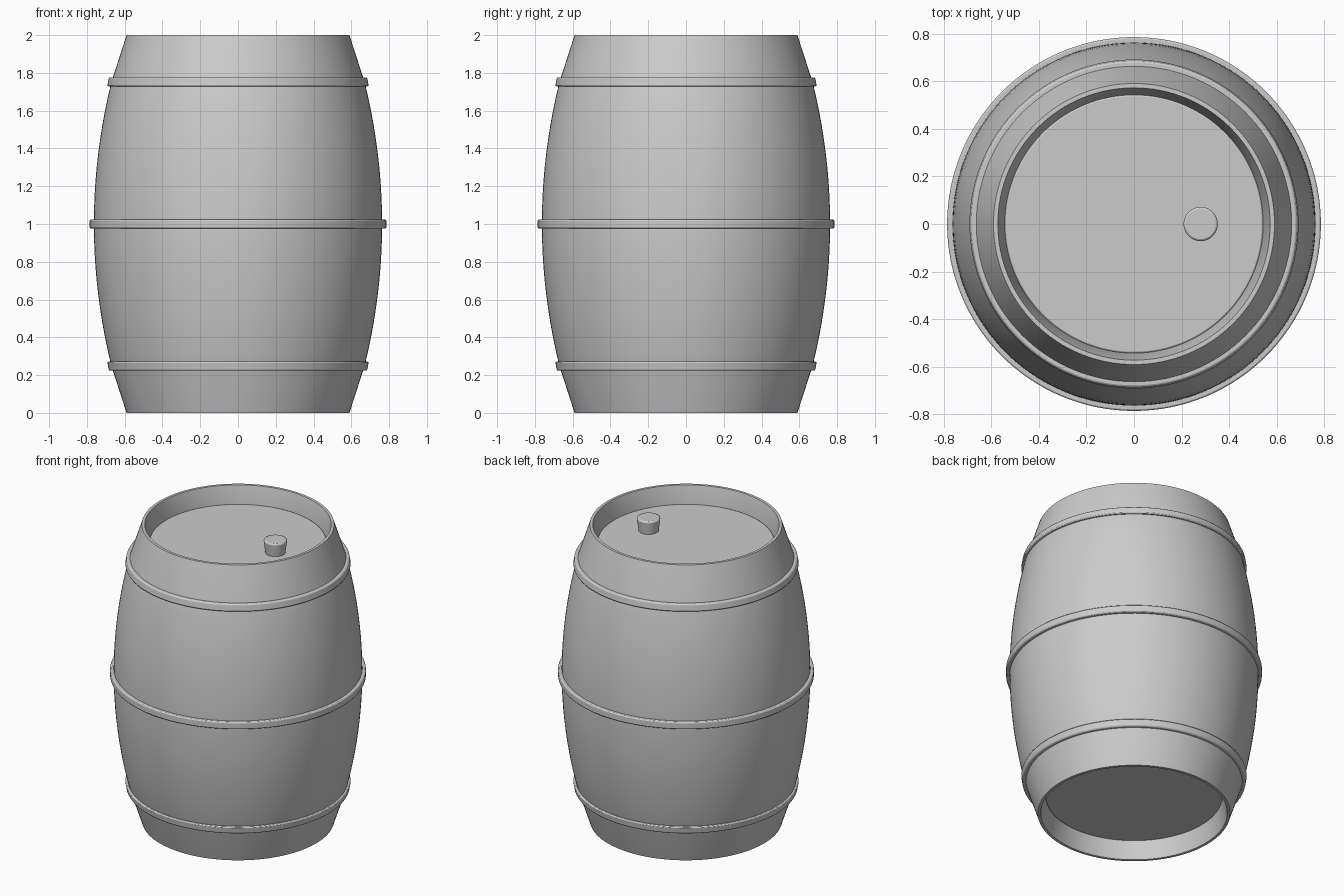
import bpy, bmesh, math

if "Cube" in bpy.data.objects:
    bpy.data.objects.remove(bpy.data.objects["Cube"])

SEGS = 128


def lathe(name, profile, closed=False, segs=SEGS, loc=(0, 0, 0), bevel=0):
    """Revolve an (r, z) profile about the z axis; closed joins last point to first."""
    bm = bmesh.new()
    verts = [bm.verts.new((r, 0, z)) for r, z in profile]
    pairs = list(zip(verts, verts[1:]))
    if closed:
        pairs.append((verts[-1], verts[0]))
    edges = [bm.edges.new(p) for p in pairs]
    bmesh.ops.spin(bm, geom=verts + edges, cent=(0, 0, 0), axis=(0, 0, 1),
                   angle=math.tau, steps=segs, use_duplicate=False)
    bmesh.ops.remove_doubles(bm, verts=bm.verts, dist=1e-5)
    bmesh.ops.recalc_face_normals(bm, faces=bm.faces)
    mesh = bpy.data.meshes.new(name)
    bm.to_mesh(mesh)
    bm.free()
    obj = bpy.data.objects.new(name, mesh)
    bpy.context.collection.objects.link(obj)
    obj.location = loc
    bpy.ops.object.select_all(action='DESELECT')
    obj.select_set(True)
    bpy.context.view_layer.objects.active = obj
    bpy.ops.object.shade_smooth_by_angle(angle=math.radians(30))
    if bevel:
        mod = obj.modifiers.new("soft_edges", 'BEVEL')
        mod.width = bevel
        mod.segments = 2
        mod.limit_method = 'ANGLE'
        mod.angle_limit = math.radians(40)
    return obj


def belly(z):
    """Outer radius of the bulging middle section."""
    return 0.763 - 0.092 * ((z - 1) / 0.75) ** 2


# Stave body: straight tapered ends, bulged middle, chamfered rims, hollow inside
middle = [0.25 + 1.5 * i / 20 for i in range(21)]
outer = [(0.59, 0)] + [(belly(z), z) for z in middle] + [(0.59, 2)]
inner_top = [(0.572, 2), (0.54, 1.87), (0.54, 1.80)]
inner_mid = [(belly(z) - 0.08, z) for z in reversed(middle[1:-1])]
inner_bottom = [(r, 2 - z) for r, z in reversed(inner_top)]
lathe("barrel_body", outer + inner_top + inner_mid + inner_bottom, closed=True)

# Recessed heads at both ends
for name, face, back in (("top_head", 1.885, 1.81), ("bottom_head", 0.115, 0.19)):
    lathe(name, [(0, face), (0.543, face), (0.543, back), (0, back)], bevel=0.007)

# Three hoops
for name, z, r in (("lower_hoop", 0.255, 0.688), ("middle_hoop", 1.0, 0.785),
                   ("upper_hoop", 1.745, 0.688)):
    zc = 1 + (z - 1) * 1.01
    h, lean = 0.024, 0.004 * (1 if z < 1 else -1 if z > 1 else 0)
    lathe(name, [(r - 0.05, zc - h), (r - lean, zc - h),
                 (r + lean, zc + h), (r - 0.05, zc + h)], closed=True, bevel=0.007)

# Tapered bung standing in the top head
lathe("bung", [(0, 1.84), (0.056, 1.84), (0.073, 1.975), (0, 1.975)],
      segs=48, loc=(0.28, 0, 0), bevel=0.01)
